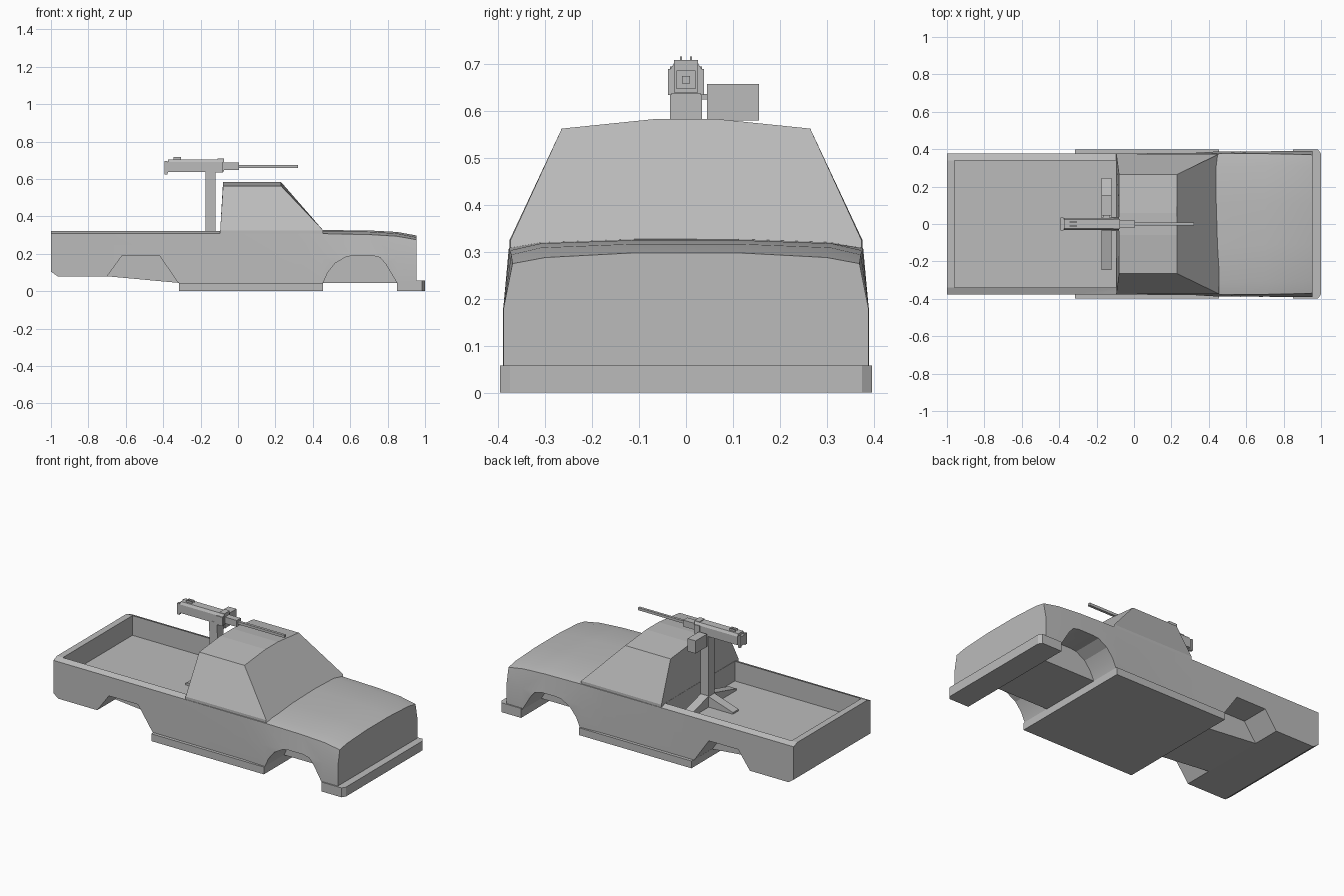
import bpy, bmesh, math
from mathutils import Vector

old = bpy.data.objects.get("Cube")
if old:
    bpy.data.objects.remove(old, do_unlink=True)

grey = bpy.data.materials.new("plain_grey")
grey.use_nodes = True
grey.diffuse_color = (0.5, 0.5, 0.5, 1)
grey.node_tree.nodes["Principled BSDF"].inputs["Base Color"].default_value = (0.5, 0.5, 0.5, 1)


def rings(name, sections):
    """Skin closed rings of 3D points and cap both ends."""
    bm = bmesh.new()
    loops = [[bm.verts.new(p) for p in ring] for ring in sections]
    n = len(loops[0])
    for a, b in zip(loops, loops[1:]):
        for i in range(n):
            j = (i + 1) % n
            bm.faces.new((a[i], a[j], b[j], b[i]))
    bm.faces.new(loops[0])
    bm.faces.new(loops[-1][::-1])
    bmesh.ops.recalc_face_normals(bm, faces=bm.faces)
    mesh = bpy.data.meshes.new(name)
    bm.to_mesh(mesh)
    bm.free()
    mesh.materials.append(grey)
    obj = bpy.data.objects.new(name, mesh)
    bpy.context.collection.objects.link(obj)
    return obj


def loft(name, halves):
    """Skin half sections mirrored across the centre plane."""
    return rings(name, [h + [(x, -y, z) for x, y, z in reversed(h)] for h in halves])


def prism(name, profile, y0, y1):
    """Extrude an x-z profile sideways."""
    return rings(name, [[(x, y, z) for x, z in profile] for y in (y0, y1)])


def box(name, x0, x1, y0, y1, z0, z1):
    return prism(name, [(x0, z0), (x1, z0), (x1, z1), (x0, z1)], y0, y1)


def activate(obj):
    bpy.ops.object.select_all(action='DESELECT')
    obj.select_set(True)
    bpy.context.view_layer.objects.active = obj


def cut(obj, cutter):
    mod = obj.modifiers.new("cut", 'BOOLEAN')
    mod.operation, mod.solver, mod.object = 'DIFFERENCE', 'EXACT', cutter
    activate(obj)
    bpy.ops.object.modifier_apply(modifier=mod.name)
    bpy.data.objects.remove(cutter, do_unlink=True)


# Body shell: x, underside, half width, shoulder y/z, rail y/z, crown z
stations = [
    (-1.0, .105, .376, .376, .308, .34, .322, .322),
    (-.965, .08, .376, .376, .308, .34, .322, .322),
    (-.70, .08, .376, .376, .308, .34, .322, .322),
    (-.32, .045, .377, .377, .308, .34, .322, .322),
    (.30, .045, .379, .378, .308, .34, .322, .324),
    (.45, .045, .388, .378, .308, .31, .320, .327),
    (.70, .045, .390, .376, .303, .31, .318, .325),
    (.85, .045, .390, .373, .294, .31, .309, .317),
    (.955, .045, .389, .370, .275, .30, .288, .298),
]
body = loft("truck_body", [
    [(x, w, zb), (x, w, .18), (x, ys, zs), (x, yr, zr), (x, .11, zc)]
    for x, zb, w, ys, zs, yr, zr, zc in stations])

# Load bed and wheel arches
cut(body, box("bed_cutter", -.96, -.096, -.34, .34, .19 + .01, .5))
rear_arch = [(-.72, 0), (-.70, .08), (-.62, .19), (-.42, .19), (-.32, .045), (-.31, 0)]
front_arch = [(.45, 0), (.455, .045), (.48, .10), (.52, .15), (.58, .185), (.62, .19),
              (.72, .19), (.76, .18), (.79, .145), (.85, .045), (.87, 0)]
for arch in (rear_arch, front_arch):
    for side in (-1, 1):
        cut(body, prism("arch_cutter", arch, side * .2, side * .5))
activate(body)
bpy.ops.object.shade_smooth_by_angle(angle=math.radians(20))

# Cab with sloped windscreen and crowned roof
loft("cab", [
    [(x0, w, .30), (x0, w, .326), (x1, .265, .563), (x1, .06, .584)]
    for x0, x1, w in ((-.095, -.08, .376), (.455, .23, .374))])

# Front bumper with clipped corners and floor plate
rings("front_bumper", [[(.85, -.397, z), (.985, -.397, z), (1, -.375, z),
                        (1, .375, z), (.985, .397, z), (.85, .397, z)] for z in (0, .058)])
box("floor_plate", -.315, .455, -.397, .397, 0, .045)

# Mount: post, cradle and three sloped feet
box("mount_post", -.175, -.12, -.028, .028, .2, .63)
box("mount_cradle", -.175, -.12, -.034, .034, .58, .645)
box("box_bracket", -.165, -.13, .03, .05, .625, .637)
box("ammunition_box", -.175, -.12, .045, .156, .58, .658)
for side in (-1, 1):
    rings("side_foot", [[(x, side * y, z) for y, z in ((.02, .2), (.245, .2), (.245, .21), (.02, .27))]
                        for x in (-.175, -.12)])
prism("rear_foot", [(-.16, .2), (-.34, .2), (-.34, .21), (-.16, .27)], -.028, .028)

# Gun: receiver, grip plates, sights, shroud and barrel
loft("gun_receiver", [[(x, .033, .638), (x, .033, .69), (x, .024, .705)] for x in (-.375, -.08)])
box("back_plate", -.392, -.375, -.03, .03, .632, .69)
for side in (-1, 1):
    box("grip", -.392, -.378, side * .018, side * .034, .625, .695)
    box("rear_sight", -.345, -.305, side * .008, side * .013, .70, .717)
    box("side_cover", -.12, -.08, side * .031, side * .038, .635, .69)
box("front_cover", -.11, -.075, -.026, .026, .64, .709)
box("barrel_shroud", -.08, .005, -.02, .02, .647, .687)
box("barrel", 0, .322, -.008, .008, .659, .675)
